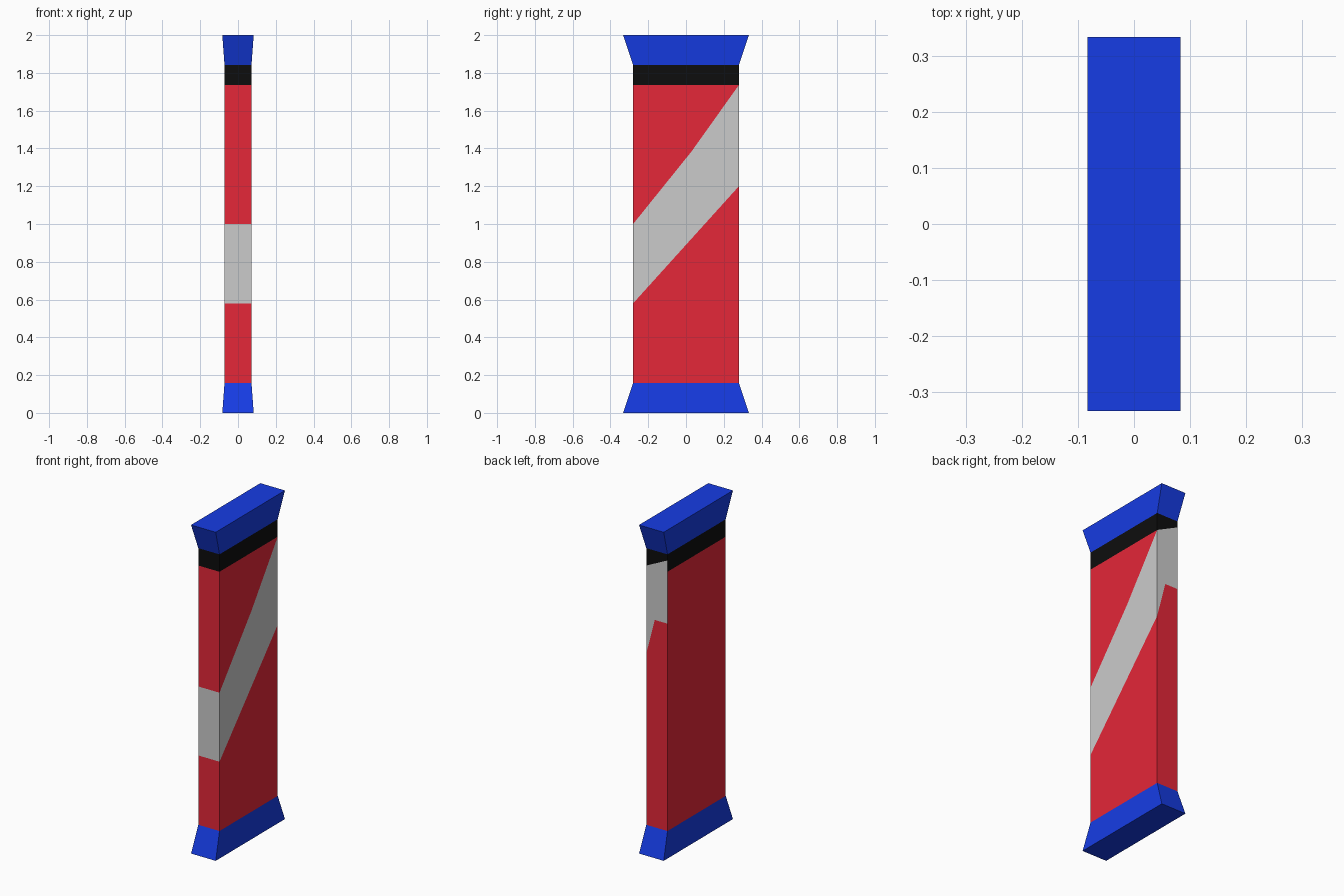
import bpy, bmesh
from mathutils import Vector

if "Cube" in bpy.data.objects:
    bpy.data.objects.remove(bpy.data.objects["Cube"])

HX, HY = 0.0715, 0.28            # body half sizes
CX, CY = 0.083, 0.333            # flared cap half sizes
Z0, Z1, BAND, TOP = 0.158, 1.842, 1.736, 2.0


def material(name, rgb):
    m = bpy.data.materials.new(name)
    m.diffuse_color = (*rgb, 1)
    m.use_nodes = True
    m.node_tree.nodes["Principled BSDF"].inputs["Base Color"].default_value = m.diffuse_color
    return m


red = material("red", (0.78, 0.02, 0.04))
grey = material("grey", (0.8, 0.8, 0.8))
black = material("black", (0.004, 0.004, 0.004))
blue = material("blue", (0.008, 0.045, 0.78))


def ring(bm, hx, hy, z):
    return [bm.verts.new((sx * hx, sy * hy, z))
            for sx, sy in ((-1, -1), (1, -1), (1, 1), (-1, 1))]


def sleeve(bm, low, high):
    """Four side walls joining two rectangles."""
    for i in range(4):
        j = (i + 1) % 4
        bm.faces.new((low[i], low[j], high[j], high[i]))


def finish(bm, name, mats):
    me = bpy.data.meshes.new(name)
    bm.to_mesh(me)
    bm.free()
    for m in mats:
        me.materials.append(m)
    ob = bpy.data.objects.new(name, me)
    bpy.context.collection.objects.link(ob)


def cut(bm, faces, co, no):
    geom = set(faces)
    for f in faces:
        geom.update(f.edges)
        geom.update(f.verts)
    bmesh.ops.bisect_plane(bm, geom=list(geom), plane_co=co, plane_no=no, dist=1e-5)


def height(line, t):
    """Height of a stripe edge at position t along a wall."""
    for (a, za), (b, zb) in zip(line, line[1:]):
        if t <= b:
            return za + (zb - za) * (t - a) / (b - a)
    return line[-1][1]


# Stripe edges per wall: normal, axis along the wall, lower and upper line
stripes = [
    (Vector((1, 0, 0)), 1, [(-HY, 0.58), (HY, 1.2)],
     [(-HY, 1.0), (0.03, 1.385), (HY, BAND)]),
    (Vector((0, -1, 0)), 0, [(-HX, 0.58), (HX, 0.58)],
     [(-HX, 1.0), (HX, 1.0)]),
    (Vector((0, 1, 0)), 0, [(-HX, 1.42), (0.014, 1.42), (HX, 1.2)],
     [(-HX, 1.805), (HX, BAND)]),
]

# Body: one box, cut along the colour borders
bm = bmesh.new()
sleeve(bm, ring(bm, HX, HY, Z0), ring(bm, HX, HY, Z1))
cut(bm, bm.faces[:], (0, 0, BAND), (0, 0, 1))
for normal, axis, low, high in stripes:
    for line in (low, high):
        for (a, za), (b, zb) in zip(line, line[1:]):
            bm.normal_update()
            co = normal * (HX if axis else HY)
            co[axis], co.z = a, za
            along = Vector((0, 0, zb - za))
            along[axis] = b - a
            wall = [f for f in bm.faces if f.normal.dot(normal) > 0.9]
            cut(bm, wall, co, along.cross(normal).normalized())

# Colour every piece by where its middle lies
bm.normal_update()
for f in bm.faces:
    c = f.calc_center_median()
    f.material_index = 2 if c.z > BAND else 0
    for normal, axis, low, high in stripes:
        if f.normal.dot(normal) > 0.9 and height(low, c[axis]) < c.z < height(high, c[axis]):
            f.material_index = 1
finish(bm, "banded_body", [red, grey, black])

# Flared caps at both ends
bm = bmesh.new()
low = ring(bm, CX, CY, 0)
sleeve(bm, low, ring(bm, HX, HY, Z0))
bm.faces.new(low[::-1])
finish(bm, "bottom_cap", [blue])

bm = bmesh.new()
high = ring(bm, CX, CY, TOP)
sleeve(bm, ring(bm, HX, HY, Z1), high)
bm.faces.new(high)
finish(bm, "top_cap", [blue])
